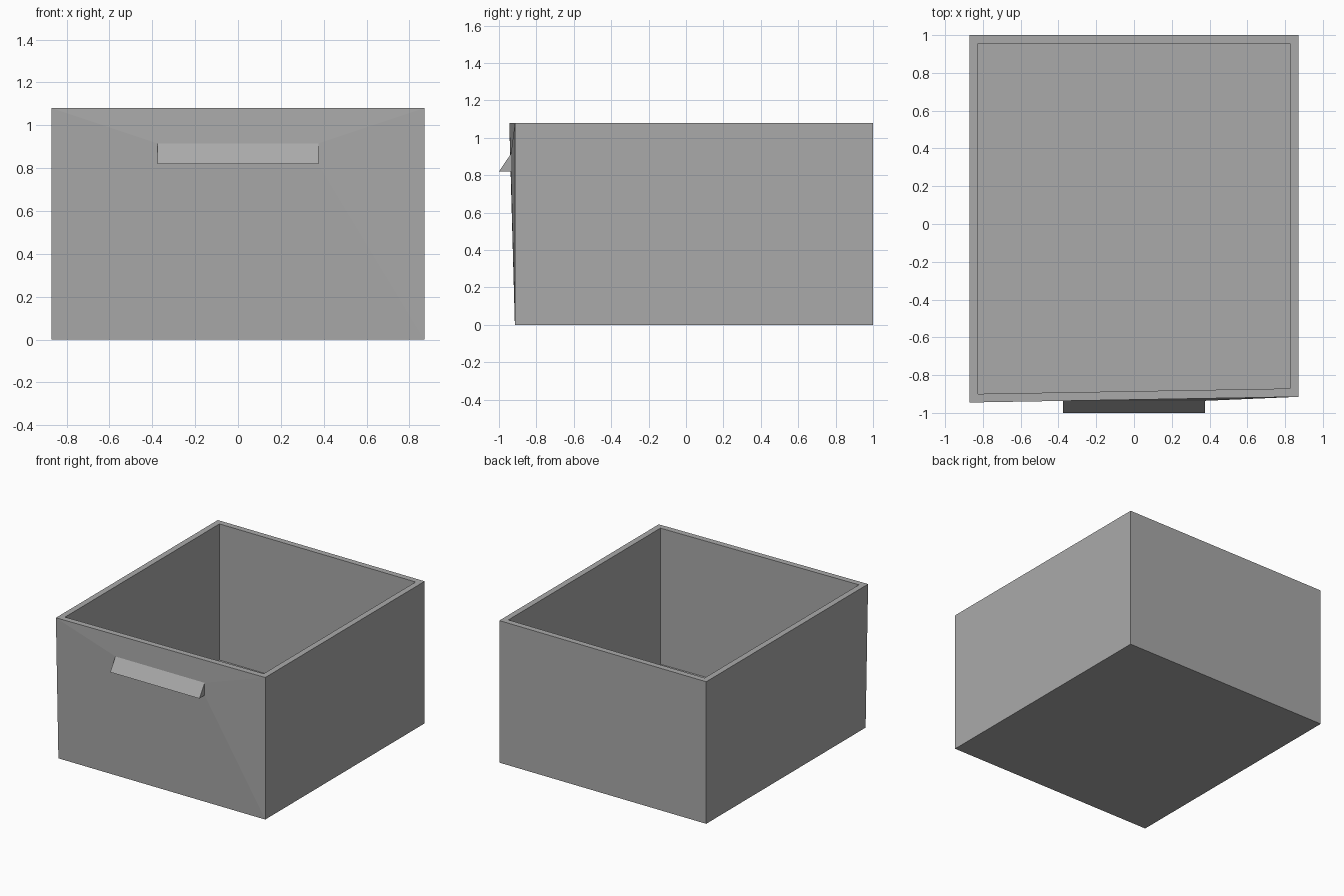
import bpy, bmesh
from mathutils import Vector

cube = bpy.data.objects.get("Cube")
if cube:
    bpy.data.objects.remove(cube, do_unlink=True)

# Plain grey material
grey = bpy.data.materials.new("plain_grey")
grey.use_nodes = True
colour = (0.4, 0.4, 0.4, 1)
grey.diffuse_color = colour
grey.node_tree.nodes["Principled BSDF"].inputs["Base Color"].default_value = colour

W, FRONT, BACK, H, WALL = 0.87, -0.915, 1.0, 1.08, 0.045
GRIP_W, GRIP_LOW, GRIP_TOP = 0.375, 0.82, 0.915

bm = bmesh.new()
bmesh.ops.create_cube(bm, size=1)

# Outer box, with the front leaning out slightly at its top right corner
for v in bm.verts:
    x, y, z = v.co
    v.co = (W if x > 0 else -W, BACK if y > 0 else FRONT, H if z > 0 else 0)
    if x < 0 and y < 0 and z > 0:
        v.co.y -= 0.03
bm.normal_update()
top = max(bm.faces, key=lambda f: f.normal.z)
front = min(bm.faces, key=lambda f: f.normal.y)

# Hollow inside with an even rim
bmesh.ops.inset_individual(bm, faces=[top], thickness=WALL, use_even_offset=True)
for v in top.verts:
    v.co.z = H
well = bmesh.ops.extrude_discrete_faces(bm, faces=[top])["faces"][0]
for v in well.verts:
    v.co.z = WALL

# Handle footprint inset in the front panel
bmesh.ops.inset_individual(bm, faces=[front], thickness=0.1)
base = {}
for v in front.verts:
    right, high = v.co.x > 0, v.co.z > H / 2
    v.co = Vector((GRIP_W if right else -GRIP_W, -0.936,
                   GRIP_TOP if high else GRIP_LOW))
    base[right, high] = v
bm.faces.remove(front)

# Wedge handle: sloping top, flat underside and triangular ends
lip = {r: bm.verts.new((base[r, False].co.x, -1, GRIP_LOW)) for r in (False, True)}
bm.faces.new((base[False, True], lip[False], lip[True], base[True, True]))
bm.faces.new((lip[False], base[False, False], base[True, False], lip[True]))
for r in (False, True):
    bm.faces.new((base[r, True], base[r, False], lip[r]))

bmesh.ops.recalc_face_normals(bm, faces=bm.faces[:])
mesh = bpy.data.meshes.new("drawer_box")
bm.to_mesh(mesh)
bm.free()
mesh.materials.append(grey)
drawer = bpy.data.objects.new("drawer_box", mesh)
bpy.context.collection.objects.link(drawer)
